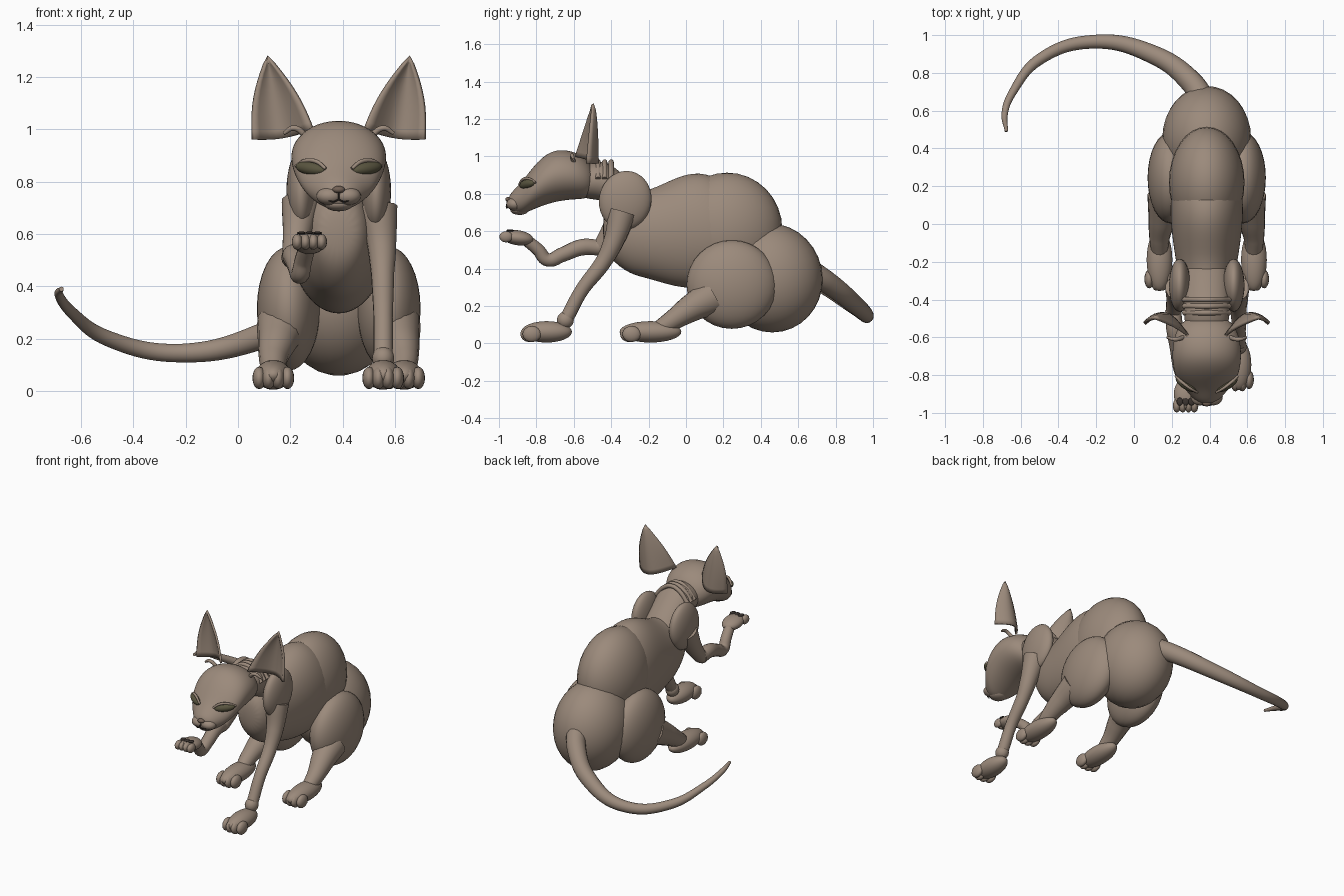
import bpy, bmesh, math
from mathutils import Vector

if "Cube" in bpy.data.objects:
    bpy.data.objects.remove(bpy.data.objects["Cube"], do_unlink=True)

MID = 0.385  # the body's mirror line in x


def material(name, rgb):
    m = bpy.data.materials.new(name)
    m.use_nodes = True
    m.diffuse_color = (*rgb, 1)
    m.node_tree.nodes["Principled BSDF"].inputs["Base Color"].default_value = (*rgb, 1)
    return m


SKIN = material("taupe skin", (0.33, 0.255, 0.2))
EYE = material("olive eye", (0.1, 0.09, 0.05))
DARK = material("dark pad", (0.045, 0.035, 0.03))
NOSE = material("nose brown", (0.17, 0.12, 0.09))


def finish(ob, name, mat):
    ob.name = name
    ob.data.materials.clear()
    ob.data.materials.append(mat)
    for p in ob.data.polygons:
        p.use_smooth = True
    return ob


def ball(name, pos, size, rot=(0, 0, 0), mat=SKIN, seg=32):
    """Ellipsoid; x is measured from the mirror line."""
    bpy.ops.mesh.primitive_uv_sphere_add(
        segments=seg, ring_count=seg // 2, location=(MID + pos[0], pos[1], pos[2]),
        rotation=[math.radians(a) for a in rot])
    ob = bpy.context.object
    ob.scale = size
    return finish(ob, name, mat)


def tube(name, points, mat=SKIN, sides=5):
    """Smooth tapered tube through (x, y, z, radius) points."""
    cu = bpy.data.curves.new(name, "CURVE")
    cu.dimensions = "3D"
    cu.bevel_depth = 1
    cu.bevel_resolution = sides
    cu.resolution_u = 10
    cu.use_fill_caps = True
    sp = cu.splines.new("BEZIER")
    sp.bezier_points.add(len(points) - 1)
    for b, (x, y, z, r) in zip(sp.bezier_points, points):
        b.co = (MID + x, y, z)
        b.radius = r
        b.handle_left_type = b.handle_right_type = "AUTO"
    ob = bpy.data.objects.new(name, cu)
    bpy.context.collection.objects.link(ob)
    bpy.ops.object.select_all(action="DESELECT")
    ob.select_set(True)
    bpy.context.view_layer.objects.active = ob
    bpy.ops.object.convert(target="MESH")
    return finish(bpy.context.object, name, mat)


def mesh_object(name, bm, mat):
    bmesh.ops.recalc_face_normals(bm, faces=bm.faces[:])
    me = bpy.data.meshes.new(name)
    bm.to_mesh(me)
    bm.free()
    ob = bpy.data.objects.new(name, me)
    bpy.context.collection.objects.link(ob)
    return finish(ob, name, mat)


def loft(name, sections, n=20):
    """Oval sections (y, centre z, half height, half width) joined along y."""
    bm = bmesh.new()
    rings = []
    for y, z, h, w in sections:
        rings.append([bm.verts.new((MID + w * math.cos(a), y, z + h * math.sin(a)))
                      for a in (math.tau * i / n for i in range(n))])
    for a, b in zip(rings, rings[1:]):
        for i in range(n):
            bm.faces.new((a[i], a[(i + 1) % n], b[(i + 1) % n], b[i]))
    bm.faces.new(rings[0])
    bm.faces.new(rings[-1])
    ob = mesh_object(name, bm, SKIN)
    ob.modifiers.new("smooth", "SUBSURF").levels = 2
    ob.modifiers["smooth"].render_levels = 2
    return ob


def paw(name, x, y, z, length, width=0.066):
    """Rounded paw with four toes at its front end."""
    ball(name, (x, y, z), (width, length, 0.057))
    for i in range(4):
        k = i - 1.5
        ball(f"{name}_toe_{i + 1}",
             (x + k * 0.036, y - length * 0.72 + abs(k) * 0.012, z - 0.012),
             (0.026, 0.05, 0.043), seg=16)


# Torso, back and haunches
loft("torso", [(-0.445, 0.61, 0.07, 0.06), (-0.41, 0.61, 0.16, 0.11),
               (-0.3, 0.59, 0.225, 0.145), (-0.2, 0.58, 0.235, 0.165),
               (-0.05, 0.595, 0.3, 0.188), (0.07, 0.607, 0.318, 0.197),
               (0.2, 0.59, 0.29, 0.19), (0.32, 0.56, 0.2, 0.14)])
ball("back", (0, 0.22, 0.61), (0.2, 0.295, 0.303))
ball("rump", (0, 0.455, 0.35), (0.235, 0.275, 0.292), rot=(12, 0, 0))

# Neck and head
loft("neck", [(-0.58, 0.86, 0.08, 0.11), (-0.5, 0.87, 0.1, 0.12),
              (-0.43, 0.87, 0.11, 0.125), (-0.36, 0.81, 0.115, 0.12),
              (-0.26, 0.73, 0.11, 0.12), (-0.18, 0.68, 0.08, 0.1)])
for i in range(3):
    tube(f"neck_fold_{i + 1}", [(k * 0.12, -0.47 + i * 0.035, 0.88 + 0.09 * (1 - k * k), 0.014)
                               for k in (-1, -0.5, 0, 0.5, 1)])
loft("head", [(-0.95, 0.755, 0.03, 0.035), (-0.925, 0.757, 0.06, 0.075),
              (-0.88, 0.775, 0.088, 0.11), (-0.84, 0.81, 0.105, 0.15),
              (-0.78, 0.86, 0.13, 0.177), (-0.7, 0.9, 0.143, 0.187),
              (-0.6, 0.9, 0.13, 0.178), (-0.53, 0.88, 0.11, 0.145),
              (-0.49, 0.87, 0.06, 0.09)])
ball("chin", (0, -0.89, 0.715), (0.055, 0.05, 0.028))
ball("nose", (0, -0.948, 0.77), (0.024, 0.018, 0.014), mat=NOSE, seg=16)
tube("mouth_middle", [(0, -0.957, 0.76, 0.003), (0, -0.96, 0.732, 0.003)], DARK, 1)

for s, side in ((1, "left"), (-1, "right")):
    # Face details
    ball(side + "_muzzle", (s * 0.035, -0.915, 0.745), (0.05, 0.045, 0.035))
    ball(side + "_eye", (s * 0.107, -0.848, 0.851), (0.066, 0.028, 0.026),
         rot=(0, -8 * s, 32 * s), mat=EYE, seg=24)
    tube(side + "_eyelid", [(s * 0.05, -0.892, 0.85, 0.006), (s * 0.085, -0.872, 0.877, 0.008),
                            (s * 0.13, -0.838, 0.879, 0.008), (s * 0.165, -0.805, 0.86, 0.006)])
    tube(side + "_mouth_line", [(0, -0.961, 0.732, 0.003), (s * 0.02, -0.959, 0.724, 0.003),
                                (s * 0.042, -0.95, 0.729, 0.003)], DARK, 1)

    # Ear: a cupped sheet, wide at the base and pointed at the tip
    bm = bmesh.new()
    rows, cols = 10, 10
    tip = Vector((0.272, -0.5, 1.28))
    grid = []
    for i in range(rows + 1):
        t = i / rows
        inner = Vector((0.1, -0.59, 1.0)).lerp(tip, t)
        outer = Vector((0.328, -0.53, 0.962)).lerp(tip, t)
        inner.x -= 0.02 * math.sin(math.pi * t)
        outer.x += 0.022 * math.sin(math.pi * t)
        row = []
        for j in range(cols + 1):
            u = j / cols
            p = inner.lerp(outer, u)
            p.y += 0.085 * math.sin(math.pi * u) * (1 - t) ** 0.7
            p.z -= 0.015 * math.sin(math.pi * u) * (1 - t)
            row.append(bm.verts.new((MID + s * p.x, p.y, p.z)))
        grid.append(row)
    for i in range(rows):
        for j in range(cols):
            bm.faces.new((grid[i][j], grid[i][j + 1], grid[i + 1][j + 1], grid[i + 1][j]))
    bmesh.ops.remove_doubles(bm, verts=bm.verts[:], dist=0.0005)
    ear = mesh_object(side + "_ear", bm, SKIN)
    thick = ear.modifiers.new("thickness", "SOLIDIFY")
    thick.thickness = 0.014
    thick.offset = 0
    tube(side + "_ear_fold", [(s * 0.12, -0.6, 0.97, 0.012), (s * 0.17, -0.61, 1.005, 0.011),
                              (s * 0.21, -0.6, 0.985, 0.007)])

    # Hind leg
    ball(side + "_thigh", (s * 0.192, 0.245, 0.315), (0.121, 0.242, 0.237))
    tube(side + "_shin", [(s * 0.215, 0.14, 0.25, 0.1), (s * 0.235, 0.03, 0.19, 0.075),
                          (s * 0.25, -0.07, 0.125, 0.055), (s * 0.25, -0.14, 0.08, 0.045)])
    paw(side + "_hind_paw", s * 0.25, -0.19, 0.062, 0.165, 0.068)

    # Shoulder
    ball(side + "_shoulder", (s * 0.143, -0.325, 0.765), (0.057, 0.14, 0.158), rot=(-12, 0, 0))

# Standing front leg
tube("left_front_leg", [(0.15, -0.34, 0.7, 0.075), (0.165, -0.385, 0.55, 0.055),
                        (0.168, -0.44, 0.44, 0.044), (0.17, -0.56, 0.28, 0.037),
                        (0.17, -0.63, 0.15, 0.037), (0.17, -0.67, 0.08, 0.03)])
ball("left_wrist", (0.17, -0.645, 0.125), (0.042, 0.045, 0.045))
paw("left_front_paw", 0.17, -0.745, 0.062, 0.135)

# Raised front leg
tube("right_upper_arm", [(-0.145, -0.34, 0.72, 0.075), (-0.16, -0.4, 0.6, 0.055),
                         (-0.175, -0.46, 0.51, 0.042)])
ball("right_elbow", (-0.175, -0.465, 0.515), (0.043, 0.045, 0.045))
tube("right_forearm", [(-0.178, -0.455, 0.51, 0.042), (-0.17, -0.55, 0.515, 0.045),
                       (-0.155, -0.66, 0.475, 0.04), (-0.147, -0.74, 0.447, 0.036),
                       (-0.135, -0.79, 0.5, 0.034), (-0.12, -0.85, 0.55, 0.032)])
ball("right_front_paw", (-0.112, -0.9, 0.565), (0.062, 0.085, 0.04), rot=(-8, 0, 0))
for i in range(4):
    x = -0.112 + (i - 1.5) * 0.031
    ball(f"raised_toe_{i + 1}", (x, -0.962, 0.57), (0.021, 0.036, 0.03), seg=16)
    if i < 3:
        ball(f"raised_pad_{i + 1}", (x + 0.016, -0.94, 0.604), (0.017, 0.021, 0.006),
             mat=DARK, seg=16)

# Tail sweeping round to the right
tube("tail", [(-0.01, 0.64, 0.4, 0.065), (-0.08, 0.75, 0.33, 0.06), (-0.28, 0.895, 0.215, 0.05),
              (-0.6, 0.965, 0.145, 0.036), (-0.88, 0.875, 0.2, 0.03),
              (-1.02, 0.71, 0.3, 0.022), (-1.07, 0.58, 0.37, 0.017),
              (-1.06, 0.49, 0.39, 0.009)], sides=7)
